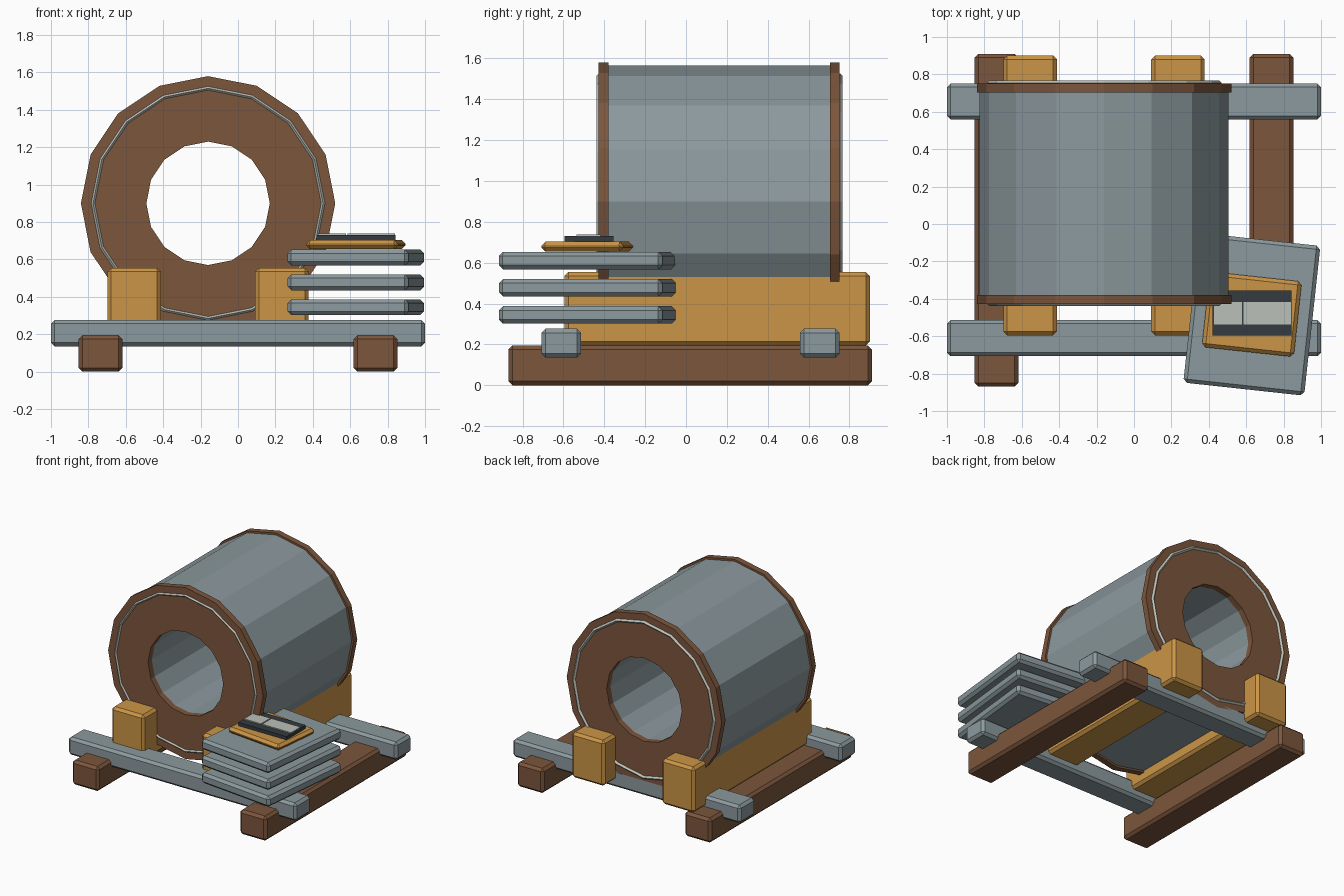
import bpy, bmesh
from math import sin, cos, tau, radians
from mathutils import Matrix

cube = bpy.data.objects.get("Cube")
if cube:
    bpy.data.objects.remove(cube, do_unlink=True)


def material(name, rgb):
    m = bpy.data.materials.new(name)
    m.use_nodes = True
    m.diffuse_color = (*rgb, 1)
    m.node_tree.nodes["Principled BSDF"].inputs["Base Color"].default_value = (*rgb, 1)
    return m


STEEL = material("blue grey steel", (0.26, 0.32, 0.34))
BROWN = material("dark brown timber", (0.20, 0.092, 0.045))
WOOD = material("golden wood", (0.60, 0.30, 0.062))
DARK = material("charcoal", (0.035, 0.043, 0.052))
PALE = material("pale grey", (0.50, 0.53, 0.48))


def finish(name, bm, mat):
    bmesh.ops.recalc_face_normals(bm, faces=bm.faces)
    mesh = bpy.data.meshes.new(name)
    bm.to_mesh(mesh)
    bm.free()
    mesh.materials.append(mat)
    obj = bpy.data.objects.new(name, mesh)
    bpy.context.collection.objects.link(obj)
    return obj


def box(name, mat, x, y, z, bevel=0.0, turn=0.0):
    """Box from (min, max) ranges, chamfered, turned about its own vertical axis."""
    size = [r[1] - r[0] for r in (x, y, z)]
    bm = bmesh.new()
    bmesh.ops.create_cube(bm, size=1, matrix=Matrix.Diagonal((*size, 1)))
    if bevel:
        bmesh.ops.bevel(bm, geom=bm.edges[:], offset=bevel, segments=1, affect='EDGES')
    obj = finish(name, bm, mat)
    obj.location = [sum(r) / 2 for r in (x, y, z)]
    obj.rotation_euler.z = radians(turn)
    return obj


COIL_X, COIL_Z, SIDES = -0.16, 0.90, 16


def lathe(name, mat, profile):
    """Spin a closed (radius, y) profile around the coil axis."""
    bm = bmesh.new()
    rings = []
    for i in range(SIDES):
        a = tau * i / SIDES
        rings.append([bm.verts.new((COIL_X + r * sin(a), y, COIL_Z + r * cos(a)))
                      for r, y in profile])
    n = len(profile)
    for i in range(SIDES):
        p, q = rings[i], rings[(i + 1) % SIDES]
        for j in range(n):
            k = (j + 1) % n
            bm.faces.new((p[j], p[k], q[k], q[j]))
    return finish(name, bm, mat)


def tube(name, mat, inner, outer, y0, y1):
    return lathe(name, mat, [(inner, y0), (outer, y0), (outer, y1), (inner, y1)])


# Coil drum, end flanges and the thin bands set into them
tube("coil_body", STEEL, 0.333, 0.665, -0.39, 0.715)
tube("front_flange", BROWN, 0.33, 0.68, -0.428, -0.38)
tube("back_flange", BROWN, 0.33, 0.68, 0.704, 0.752)
for name, y in (("front_band", -0.425), ("back_band", 0.754)):
    r = 0.013
    lathe(name, PALE, [(0.615 - r, y), (0.615, y - r), (0.615 + r, y), (0.615, y + r)])

# Pallet skids, cross bars and cradle blocks
for side, s in (("left", 1), ("right", -1)):
    x = 0.735 * s
    box(side + "_skid", BROWN, (x - 0.117, x + 0.117), (-0.87, 0.91), (0, 0.195), 0.02)
    x = COIL_X + 0.395 * s
    box(side + "_cradle", WOOD, (x - 0.143, x + 0.143), (-0.595, 0.90), (0.195, 0.555), 0.02)
for name, y in (("front_cross_bar", -0.61), ("back_cross_bar", 0.655)):
    box(name, STEEL, (-1, 1), (y - 0.097, y + 0.097), (0.135, 0.277), 0.02)

# Stack of loose slabs, slightly turned
TURN = -6.2
for i in range(3):
    z = 0.302 + 0.133 * i
    box(f"slab_{i + 1}", STEEL, (0.305, 0.955), (-0.885, -0.08), (z, z + 0.085), 0.02, TURN)

# Wooden board with a dark tag and two pale strips
box("tag_board", WOOD, (0.383, 0.877), (-0.685, -0.28), (0.655, 0.703), 0.02, TURN)
box("tag_plate", DARK, (0.42, 0.842), (-0.595, -0.355), (0.703, 0.73))
box("tag_strip_small", PALE, (0.428, 0.577), (-0.536, -0.418), (0.73, 0.738))
box("tag_strip_large", PALE, (0.586, 0.84), (-0.536, -0.418), (0.73, 0.738))
